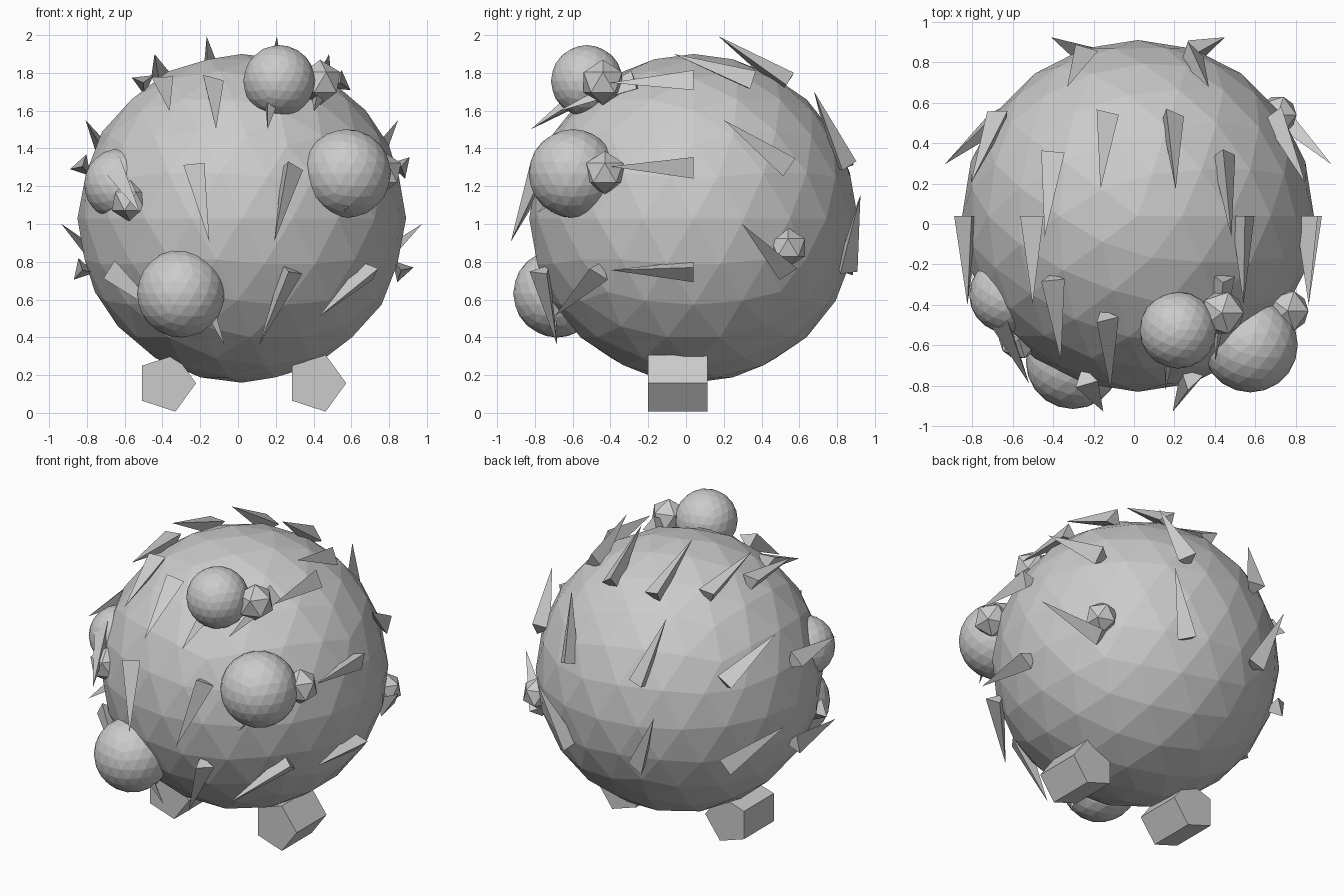
import bpy, bmesh
from math import sin, cos, pi, radians
from mathutils import Vector, Matrix

if "Cube" in bpy.data.objects:
    bpy.data.objects.remove(bpy.data.objects["Cube"])

CENTRE = Vector((0.02, 0.04, 1.03))
RADIUS = 0.87


def finish(bm, name):
    bmesh.ops.recalc_face_normals(bm, faces=bm.faces)
    mesh = bpy.data.meshes.new(name)
    bm.to_mesh(mesh)
    bm.free()
    obj = bpy.data.objects.new(name, mesh)
    bpy.context.collection.objects.link(obj)
    return obj


def ball(name, loc, radius, subdivisions=3):
    bm = bmesh.new()
    bmesh.ops.create_icosphere(bm, subdivisions=subdivisions, radius=radius,
                               matrix=Matrix.Translation(loc))
    return finish(bm, name)


def loop_xz(bm, n, r, y):
    # regular polygon facing front, first corner on +x
    return [bm.verts.new((r * cos(2 * pi * i / n), y, r * sin(2 * pi * i / n)))
            for i in range(n)]


def spike(name, loc, rot, radius, length):
    # three-sided cone lying along local -y
    bm = bmesh.new()
    base = loop_xz(bm, 3, radius, 0)
    tip = bm.verts.new((0, -length, 0))
    bm.faces.new(base)
    for i in range(3):
        bm.faces.new((base[i], base[(i + 1) % 3], tip))
    bm.transform(Matrix.Translation(loc) @ rot)
    return finish(bm, name)


def foot(name, x):
    # five-sided prism lying along y
    bm = bmesh.new()
    a = loop_xz(bm, 5, 0.158, -0.20)
    b = loop_xz(bm, 5, 0.158, 0.115)
    bm.faces.new(a)
    bm.faces.new(b)
    for i in range(5):
        j = (i + 1) % 5
        bm.faces.new((a[i], a[j], b[j], b[i]))
    bm.transform(Matrix.Translation((x, 0, 0.157)))
    return finish(bm, name)


# body
ball("body", CENTRE, RADIUS)

# large round eyes
for i, (loc, r) in enumerate([((0.218, -0.525, 1.757), 0.19),
                              ((0.575, -0.598, 1.267), 0.235),
                              ((-0.302, -0.682, 0.632), 0.233),
                              ((-0.625, -0.35, 1.21), 0.19)]):
    ball(f"eye_{i + 1}", loc, r)

# small faceted knobs
for i, (loc, r) in enumerate([((0.435, -0.44, 1.75), 0.12),
                              ((0.76, -0.43, 1.272), 0.115),
                              ((-0.57, -0.57, 1.12), 0.11),
                              ((0.71, 0.54, 0.875), 0.105)]):
    ball(f"knob_{i + 1}", loc, r, 1)

# three rings of ten spikes combed along the surface
for ring, theta in enumerate((36, 72, 108)):
    t = radians(theta)
    for k in range(10):
        p = 2 * pi * k / 10
        n = Vector((sin(t) * cos(p), sin(t) * sin(p), cos(t)))
        rot = Vector((0, 0, 1)).rotation_difference(n).to_matrix().to_4x4()
        spike(f"spike_{ring + 1}_{k + 1}", CENTRE + n * RADIUS * 1.02, rot,
              0.067, 0.44)

# feet
foot("left_foot", -0.38)
foot("right_foot", 0.415)
